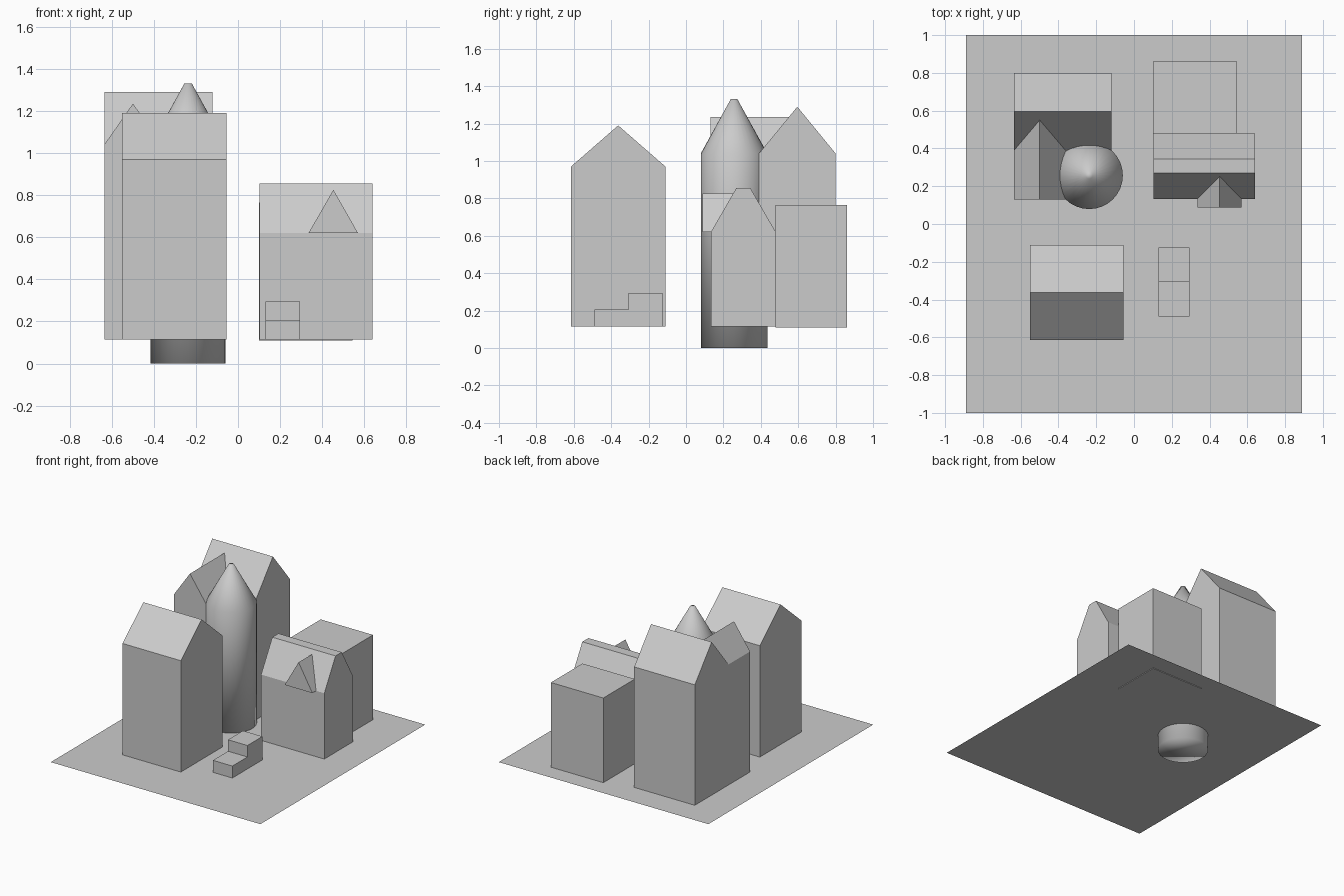
import bpy, bmesh, math
from mathutils import Vector

if "Cube" in bpy.data.objects:
    bpy.data.objects.remove(bpy.data.objects["Cube"])

GROUND = 0.115

grey = bpy.data.materials.new("plain_grey")
grey.diffuse_color = (0.6, 0.6, 0.6, 1)
grey.use_nodes = True
grey.node_tree.nodes["Principled BSDF"].inputs["Base Color"].default_value = grey.diffuse_color


def finish(name, bm, smooth=False):
    bmesh.ops.recalc_face_normals(bm, faces=bm.faces)
    for f in bm.faces:
        f.smooth = smooth
    mesh = bpy.data.meshes.new(name)
    bm.to_mesh(mesh)
    bm.free()
    mesh.materials.append(grey)
    obj = bpy.data.objects.new(name, mesh)
    bpy.context.collection.objects.link(obj)
    return obj


def prism(name, profile, axis, start, end):
    """Extrude a closed (horizontal, z) profile along the x or y axis."""
    bm = bmesh.new()
    verts = [bm.verts.new((start, a, z) if axis == 'x' else (a, start, z))
             for a, z in profile]
    face = bm.faces.new(verts)
    moved = bmesh.ops.extrude_face_region(bm, geom=[face])['geom']
    d = end - start
    offset = Vector((d, 0, 0)) if axis == 'x' else Vector((0, d, 0))
    bmesh.ops.translate(bm, vec=offset,
                        verts=[v for v in moved if isinstance(v, bmesh.types.BMVert)])
    return finish(name, bm)


def gable(a0, a1, base, eave, ridge, flat=0.0):
    """House outline; flat is the width of a levelled-off ridge."""
    mid = (a0 + a1) / 2
    top = [(mid + flat / 2, ridge), (mid - flat / 2, ridge)] if flat else [(mid, ridge)]
    return [(a0, base), (a1, base), (a1, eave)] + top + [(a0, eave)]


# Ground sheet
bm = bmesh.new()
bm.faces.new([bm.verts.new((x, y, GROUND))
              for x, y in ((-0.89, -1), (0.89, -1), (0.89, 1), (-0.89, 1))])
finish("ground_sheet", bm)

# Houses
prism("front_house", gable(-0.615, -0.11, GROUND, 0.97, 1.19), 'x', -0.55, -0.055)
prism("back_house", gable(0.39, 0.80, GROUND, 1.04, 1.29), 'x', -0.635, -0.12)
prism("back_house_wing", gable(-0.635, -0.363, GROUND, 1.04, 1.235), 'y', 0.13, 0.55)
prism("right_house", gable(0.133, 0.48, GROUND, 0.62, 0.855, 0.075), 'x', 0.103, 0.64)

# Dormer on the right house roof
prism("dormer", [(0.335, 0.62), (0.57, 0.62), (0.453, 0.825)], 'y', 0.088, 0.252)

# Flat-roofed annex behind the right house
prism("annex", [(0.478, 0.11), (0.86, 0.11), (0.86, 0.765), (0.478, 0.765)],
      'x', 0.1, 0.545)

# Steps
prism("steps", [(-0.49, GROUND), (-0.125, GROUND), (-0.125, 0.295),
                (-0.307, 0.295), (-0.307, 0.207), (-0.49, 0.207)], 'x', 0.13, 0.295)

# Round tower with a conical roof, running down through the ground
bm = bmesh.new()
rings = []
for r, z in ((0.178, 0.0), (0.178, 1.04), (0.018, 1.33)):
    rings.append([bm.verts.new((-0.237 + r * math.cos(t * math.tau / 32),
                                0.257 + r * math.sin(t * math.tau / 32), z))
                  for t in range(32)])
for low, high in zip(rings, rings[1:]):
    for i in range(32):
        j = (i + 1) % 32
        bm.faces.new((low[i], low[j], high[j], high[i]))
bm.faces.new(rings[0])
bm.faces.new(rings[-1])
finish("round_tower", bm, smooth=True)
